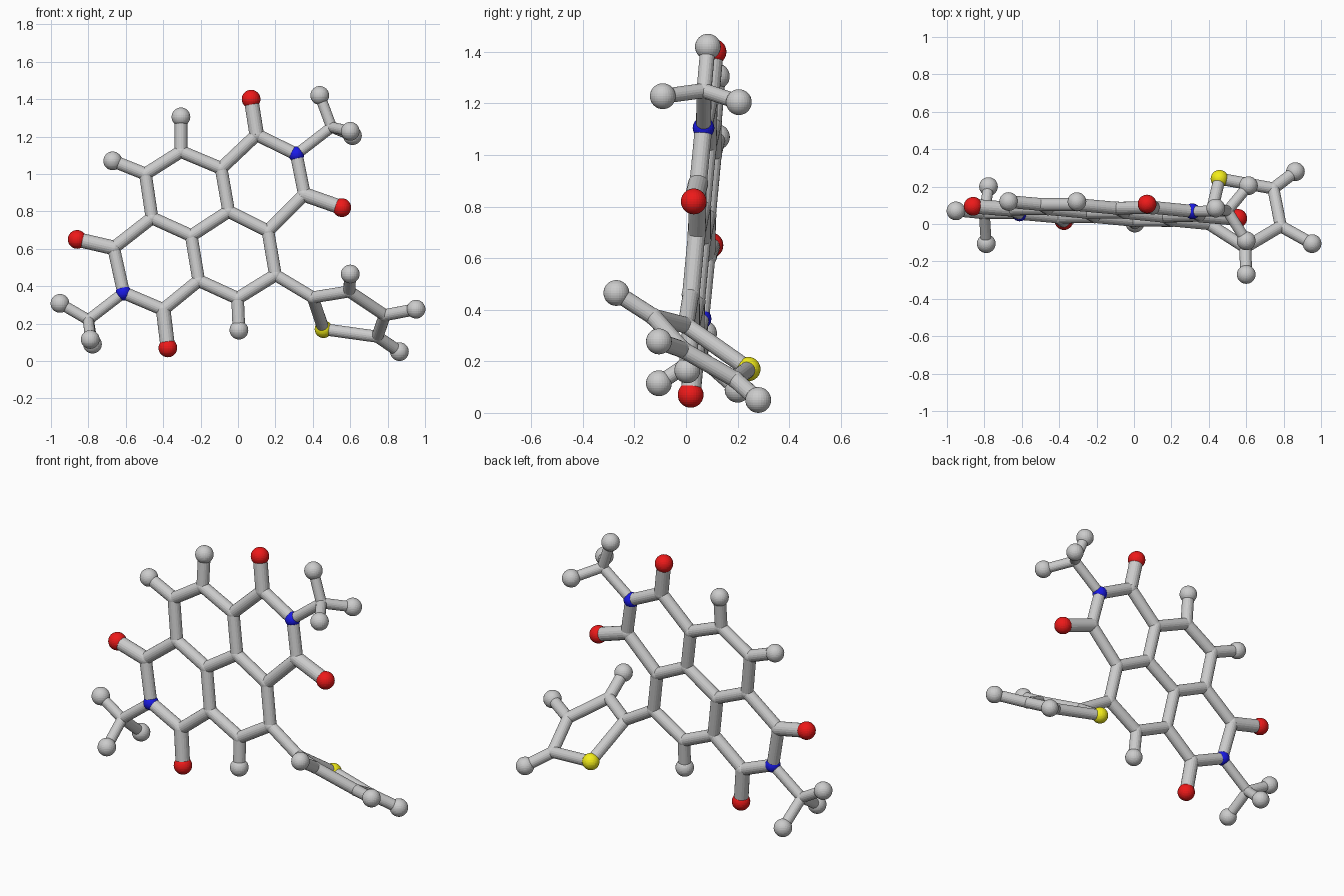
import bpy, bmesh
from mathutils import Vector, Matrix

if "Cube" in bpy.data.objects:
    bpy.data.objects.remove(bpy.data.objects["Cube"])


def flat(x, z):
    """Point on the slightly tilted plane of the fused rings."""
    return Vector((x, -0.009 - 0.056 * x + 0.0855 * z, z))


# Atoms in the fused ring plane
P = {k: flat(*v) for k, v in {
    'C1': (.10, 1.21), 'N1': (.312, 1.105), 'C2': (.355, .89), 'C3': (.16, .695),
    'C4': (-.05, .80), 'C5': (-.09, 1.03), 'C6': (-.305, 1.12), 'C7': (-.495, 1.0),
    'C8': (-.46, .765), 'C9': (-.25, .67), 'C10': (-.665, .605), 'N2': (-.612, .365),
    'C11': (-.40, .275), 'C12': (-.21, .43), 'C13': (-.002, .335), 'C14': (.20, .46),
    'O1': (.07, 1.40), 'O2': (.555, .82), 'O3': (-.86, .65), 'O4': (-.375, .07),
    'H6': (-.305, 1.305), 'H7': (-.67, 1.07), 'H13': (.005, .165),
    'M1': (.50, 1.25), 'M2': (-.80, .22)}.items()}

# Methyl ends and the twisted five-sided ring
P.update({k: Vector(v) for k, v in {
    'H1a': (.437, .085, 1.42), 'H1b': (.60, -.09, 1.228), 'H1c': (.612, .205, 1.205),
    'H2a': (-.952, .07, .308), 'H2b': (-.79, -.105, .115), 'H2c': (-.778, .20, .09),
    'T1': (.40, 0, .34), 'S1': (.457, .242, .17), 'T2': (.595, -.125, .372),
    'T3': (.785, -.012, .245), 'T4': (.745, .19, .13),
    'Ht2': (.60, -.27, .465), 'Ht3': (.952, -.105, .277), 'Ht4': (.863, .28, .05)}.items()})


def make(name, bonds, balls, color=None):
    """One object from (atom, atom, radius) sticks and (atom, radius) balls."""
    bm = bmesh.new()
    for a, b, r in bonds:
        d = P[b] - P[a]
        m = Matrix.Translation((P[a] + P[b]) / 2) @ d.to_track_quat('Z', 'Y').to_matrix().to_4x4()
        bmesh.ops.create_cone(bm, cap_ends=True, segments=20, radius1=r, radius2=r,
                              depth=d.length, matrix=m)
    for a, r in balls:
        bmesh.ops.create_uvsphere(bm, u_segments=28, v_segments=16, radius=r,
                                  matrix=Matrix.Translation(P[a]))
    me = bpy.data.meshes.new(name)
    bm.to_mesh(me)
    bm.free()
    ob = bpy.data.objects.new(name, me)
    bpy.context.collection.objects.link(ob)
    if color:
        mat = bpy.data.materials.new(name)
        mat.diffuse_color = color
        mat.use_nodes = True
        mat.node_tree.nodes["Principled BSDF"].inputs["Base Color"].default_value = mat.diffuse_color
        me.materials.append(mat)
    return ob


def pairs(text, r):
    return [(*s.split('-'), r) for s in text.split()]


THIN, MID, THICK, BALL = .029, .034, .039, .05

# Fused ring frame
make('fused_ring_frame',
     pairs('C1-N1 N1-C2 C2-C3 C3-C4 C4-C5 C5-C1 C5-C6 C6-C7 C7-C8 C8-C9 C9-C4 '
           'C8-C10 C10-N2 N2-C11 C11-C12 C12-C9 C12-C13 C13-C14 C14-C3', MID),
     [('C%d' % i, .036) for i in range(1, 15)])

# Side sticks with hydrogen balls, and sticks holding the oxygen balls
make('hydrogen_arms', pairs('C6-H6 C7-H7 C13-H13', MID), [(h, BALL) for h in ('H6', 'H7', 'H13')])
make('oxygen_arms', pairs('C1-O1 C2-O2 C10-O3 C11-O4', THICK),
     [(c, THICK) for c in ('C1', 'C2', 'C10', 'C11')])

# Three-pronged end groups
for i, side in ((1, 'right'), (2, 'left')):
    make('methyl_' + side, pairs(f'N{i}-M{i} M{i}-H{i}a M{i}-H{i}b M{i}-H{i}c', THIN),
         [(f'M{i}', .033)] + [(f'H{i}{c}', BALL) for c in 'abc'])

# Twisted five-sided ring
make('five_sided_ring',
     pairs('C14-T1 T1-T2 T2-T3 T3-T4 T4-S1 S1-T1 T2-Ht2 T3-Ht3 T4-Ht4', .032),
     [(f'T{i}', .034) for i in range(1, 5)] + [(f'Ht{i}', BALL) for i in (2, 3, 4)])

# Coloured balls
make('oxygen_balls', [], [(f'O{i}', BALL) for i in range(1, 5)], (.85, .01, .01, 1))
make('nitrogen_balls', [], [('N1', .042), ('N2', .042)], (.01, .01, .8, 1))
make('sulfur_ball', [], [('S1', .047)], (.9, .85, .01, 1))
